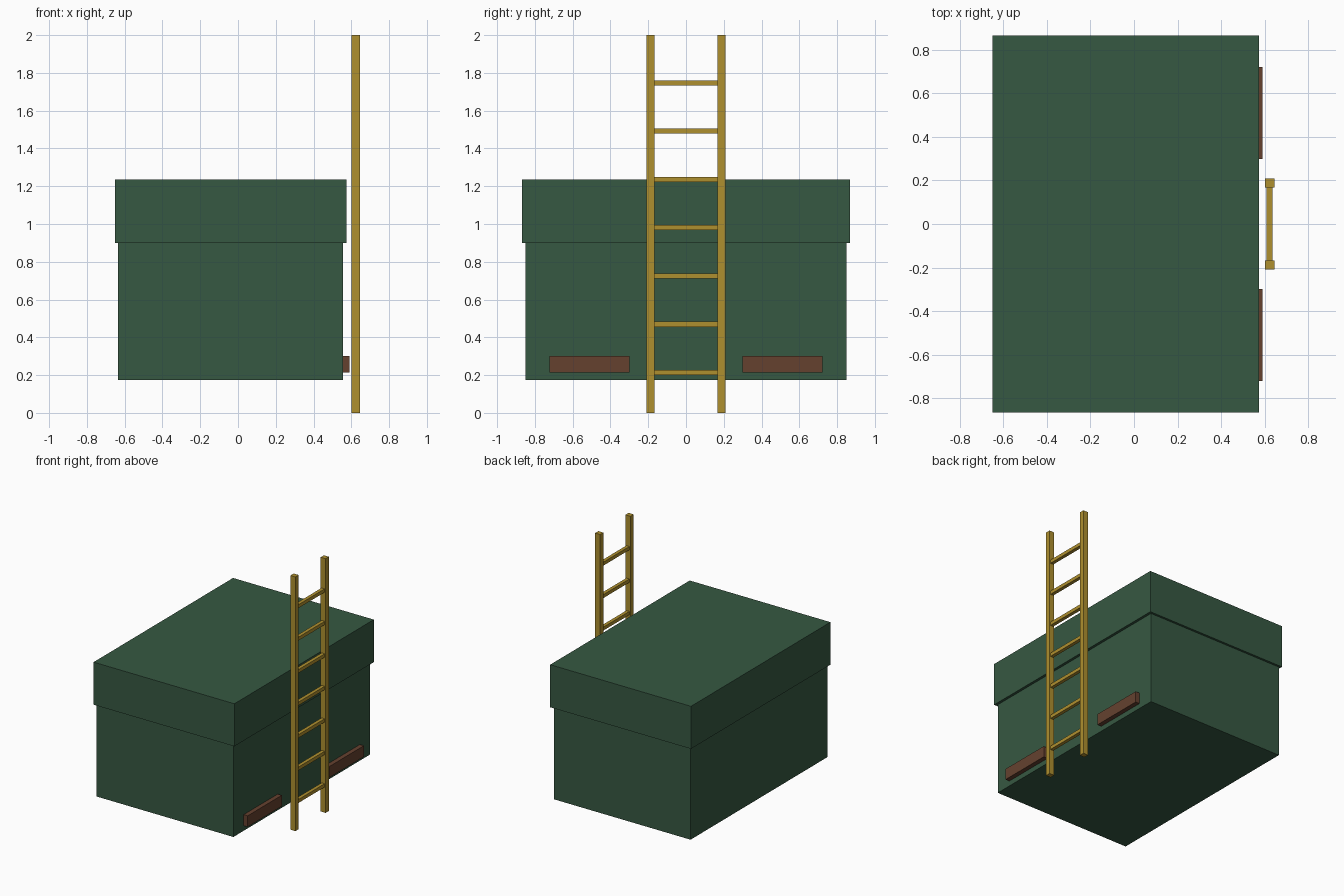
import bpy
import bmesh

default = bpy.data.objects.get("Cube")
if default:
    bpy.data.objects.remove(default, do_unlink=True)


def make_material(name, rgb):
    mat = bpy.data.materials.new(name)
    mat.use_nodes = True
    colour = (*rgb, 1.0)
    mat.diffuse_color = colour
    mat.node_tree.nodes["Principled BSDF"].inputs["Base Color"].default_value = colour
    return mat


green = make_material("dark_green", (0.037, 0.098, 0.054))
gold = make_material("golden_wood", (0.43, 0.28, 0.028))
brown = make_material("brown_wood", (0.13, 0.053, 0.028))


def box(name, x, y, z, mat):
    """Box spanning the given (low, high) ranges."""
    mesh = bpy.data.meshes.new(name)
    bm = bmesh.new()
    bmesh.ops.create_cube(bm, size=1)
    for v in bm.verts:
        v.co = [low + (high - low) * (c + 0.5)
                for c, (low, high) in zip(v.co, (x, y, z))]
    bm.to_mesh(mesh)
    bm.free()
    mesh.materials.append(mat)
    obj = bpy.data.objects.new(name, mesh)
    bpy.context.collection.objects.link(obj)
    return obj


# Container and its overhanging lid
box("container_body", (-0.635, 0.555), (-0.85, 0.85), (0.175, 0.9), green)
box("container_lid", (-0.65, 0.575), (-0.867, 0.867), (0.9, 1.235), green)

# Mirrored side bars and ladder rails
for side, s in (("front", -1), ("back", 1)):
    box(f"{side}_side_bar", (0.555, 0.59), sorted((s * 0.298, s * 0.722)),
        (0.215, 0.302), brown)
    box(f"{side}_ladder_rail", (0.602, 0.645), sorted((s * 0.168, s * 0.208)),
        (0, 2), gold)

# Evenly spaced rungs
for i in range(7):
    mid = 0.214 + i * 0.2555
    box(f"ladder_rung_{i + 1}", (0.61, 0.637), (-0.168, 0.168),
        (mid - 0.0135, mid + 0.0135), gold)
